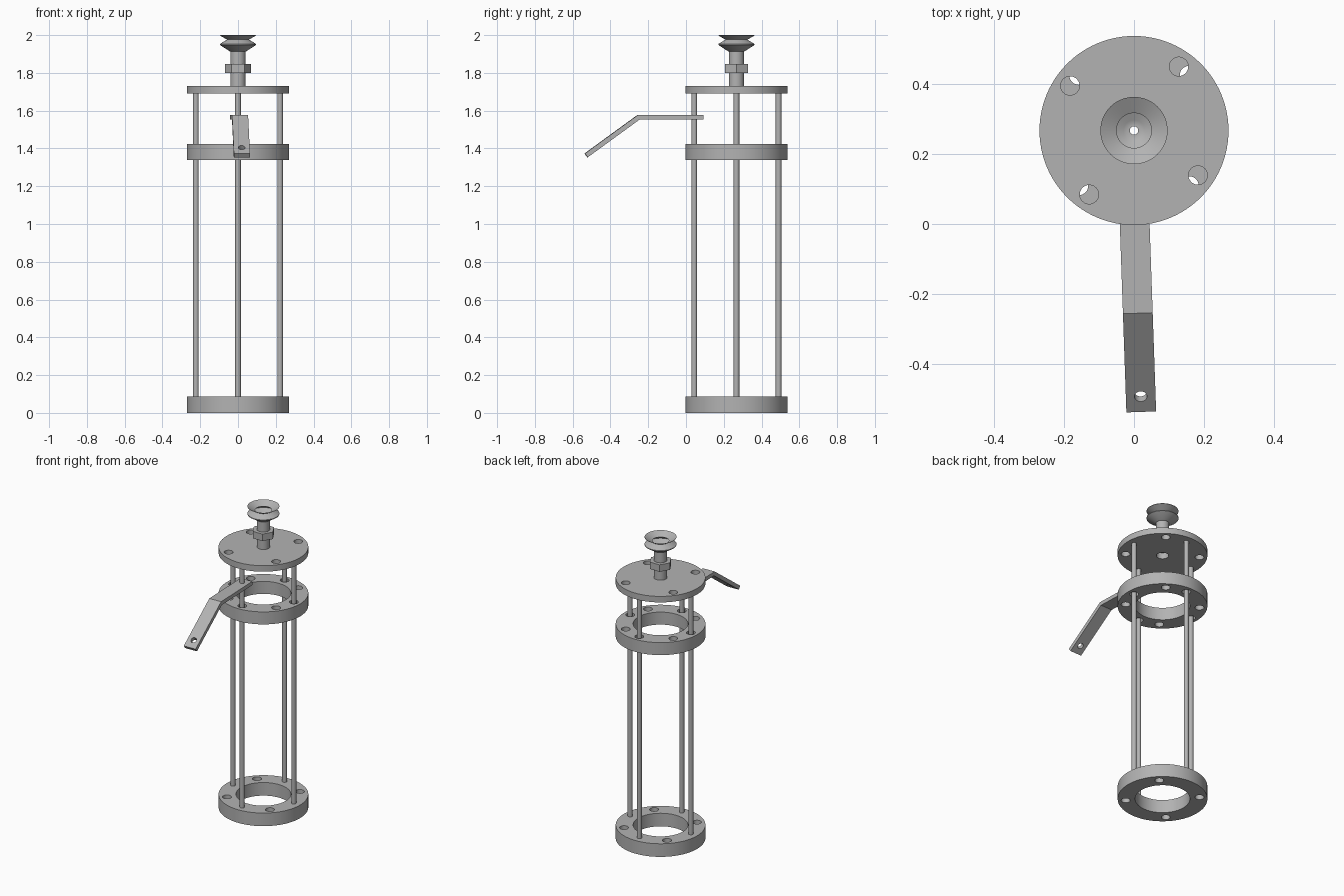
import bpy, bmesh
from math import cos, sin, pi, radians, atan2
from mathutils import Matrix, Vector

old = bpy.data.objects.get("Cube")
if old:
    bpy.data.objects.remove(old, do_unlink=True)

AXIS_Y = 0.267      # the column stands behind the origin
ROD_R = 0.223       # pitch circle of rods and bolt holes
HOLE = 0.027

steel = bpy.data.materials.new("grey_steel")
steel.use_nodes = True
grey = (0.45, 0.45, 0.45, 1)
steel.diffuse_color = grey
steel.node_tree.nodes["Principled BSDF"].inputs["Base Color"].default_value = grey


def finish(obj):
    obj.data.materials.clear()
    obj.data.materials.append(steel)
    bpy.ops.object.select_all(action='DESELECT')
    obj.select_set(True)
    bpy.context.view_layer.objects.active = obj
    bpy.ops.object.shade_smooth_by_angle(angle=radians(30))
    return obj


def mesh_object(name, bm):
    bmesh.ops.recalc_face_normals(bm, faces=bm.faces)
    mesh = bpy.data.meshes.new(name)
    bm.to_mesh(mesh)
    bm.free()
    obj = bpy.data.objects.new(name, mesh)
    bpy.context.collection.objects.link(obj)
    return obj


def polar(radius, degrees):
    return radius * cos(radians(degrees)), radius * sin(radians(degrees))


def drilled_disc(name, z0, z1, outer, holes):
    """Round plate; holes is a list of (x, y, radius)."""
    curve = bpy.data.curves.new(name, 'CURVE')
    curve.dimensions = '2D'
    curve.fill_mode = 'BOTH'
    curve.extrude = (z1 - z0) / 2
    for x, y, r in [(0, 0, outer)] + holes:
        count = 96 if r > 0.1 else 32
        spline = curve.splines.new('POLY')
        spline.points.add(count - 1)
        spline.use_cyclic_u = True
        for i, p in enumerate(spline.points):
            a = 2 * pi * i / count
            p.co = (x + r * cos(a), y + r * sin(a), 0, 1)
    temp = bpy.data.objects.new(name + "_outline", curve)
    bpy.context.collection.objects.link(temp)
    bpy.context.view_layer.update()
    mesh = bpy.data.meshes.new_from_object(
        temp.evaluated_get(bpy.context.evaluated_depsgraph_get()))
    bpy.data.objects.remove(temp, do_unlink=True)
    bm = bmesh.new()
    bm.from_mesh(mesh)
    bpy.data.meshes.remove(mesh)
    bmesh.ops.remove_doubles(bm, verts=bm.verts, dist=0.00001)
    bmesh.ops.translate(bm, verts=bm.verts, vec=(0, AXIS_Y, (z0 + z1) / 2))
    return finish(mesh_object(name, bm))


def cylinder(name, x, y, z0, z1, radius, sides, turn=0):
    bm = bmesh.new()
    bmesh.ops.create_cone(
        bm, cap_ends=True, segments=sides, radius1=radius, radius2=radius,
        depth=z1 - z0,
        matrix=Matrix.Translation((x, y, (z0 + z1) / 2)) @ Matrix.Rotation(turn, 4, 'Z'))
    return mesh_object(name, bm)


def lathe(name, profile, steps=48):
    """Spin a closed (radius, z) outline around the column axis."""
    bm = bmesh.new()
    verts = [bm.verts.new((r, AXIS_Y, z)) for r, z in profile]
    edges = [bm.edges.new((verts[i - 1], verts[i])) for i in range(len(verts))]
    bmesh.ops.spin(bm, geom=verts + edges, cent=(0, AXIS_Y, 0), axis=(0, 0, 1),
                   angle=2 * pi, steps=steps, use_merge=True)
    bmesh.ops.remove_doubles(bm, verts=bm.verts, dist=0.00001)
    return finish(mesh_object(name, bm))


def bolt_circle(start):
    return [(*polar(ROD_R, start + 90 * k), HOLE) for k in range(4)]


# Rings and top plate
bore = [(0, 0, 0.165)]
drilled_disc("bottom_ring", 0, 0.087, 0.27, bore + bolt_circle(45))
drilled_disc("sliding_ring", 1.34, 1.423, 0.27, bore + bolt_circle(55) + bolt_circle(0))
drilled_disc("top_plate", 1.69, 1.73, 0.27, [(0, 0, 0.037)] + bolt_circle(55))

# Four guide rods
for k, side in enumerate(("left", "back", "right", "front")):
    x, y = polar(ROD_R, 90 * k)
    finish(cylinder(side + "_rod", x, y + AXIS_Y, 0.08, 1.69, 0.015, 24))

# Hollow stem and hexagonal nut
lathe("stem", [(0.012, 1.73), (0.04, 1.73), (0.04, 1.92), (0.012, 1.92)])
nut = cylinder("hex_nut", 0, AXIS_Y, 1.80, 1.846, 0.07, 6, pi / 2)
cutter = cylinder("nut_bore", 0, AXIS_Y, 1.7, 1.9, 0.039, 32)


def cut(obj, tool):
    """Subtract the tool and discard it."""
    mod = obj.modifiers.new("cut", 'BOOLEAN')
    mod.operation = 'DIFFERENCE'
    mod.solver = 'EXACT'
    mod.object = tool
    bpy.context.view_layer.update()
    obj.data = bpy.data.meshes.new_from_object(
        obj.evaluated_get(bpy.context.evaluated_depsgraph_get()))
    obj.modifiers.clear()
    bpy.data.objects.remove(tool, do_unlink=True)
    return finish(obj)


cut(nut, cutter)

# Bellows suction cup, outside then inside
lathe("suction_cup", [
    (0.036, 1.912), (0.045, 1.915), (0.096, 1.948), (0.096, 1.953),
    (0.058, 1.976), (0.096, 1.998), (0.096, 2.0),
    (0.05, 1.975), (0.085, 1.951), (0.03, 1.925), (0.02, 1.921),
    (0.013, 1.921), (0.013, 1.912)])

# Bent handle with a hole near the tip
side_outline = [(0.09, 1.578), (-0.255, 1.578), (-0.537, 1.373),
                (-0.522, 1.353), (-0.247, 1.553), (0.09, 1.553)]
lean = Matrix.Translation((0.002, 0, 0)) @ Matrix.Rotation(radians(2), 4, 'Z')
bm = bmesh.new()
face = bm.faces.new([bm.verts.new((-0.0425, y, z)) for y, z in side_outline])
extruded = bmesh.ops.extrude_face_region(bm, geom=[face])["geom"]
bmesh.ops.translate(bm, vec=(0.085, 0, 0),
                    verts=[v for v in extruded if isinstance(v, bmesh.types.BMVert)])
bmesh.ops.transform(bm, matrix=lean, verts=bm.verts)
handle = mesh_object("handle", bm)

drill = cylinder("handle_drill", 0, 0, -0.1, 0.1, 0.018, 32)
slope = atan2(0.205, 0.282)
drill.data.transform(lean @ Matrix.Translation((0, -0.487, 1.397))
                     @ Matrix.Rotation(slope, 4, 'X'))
cut(handle, drill)
